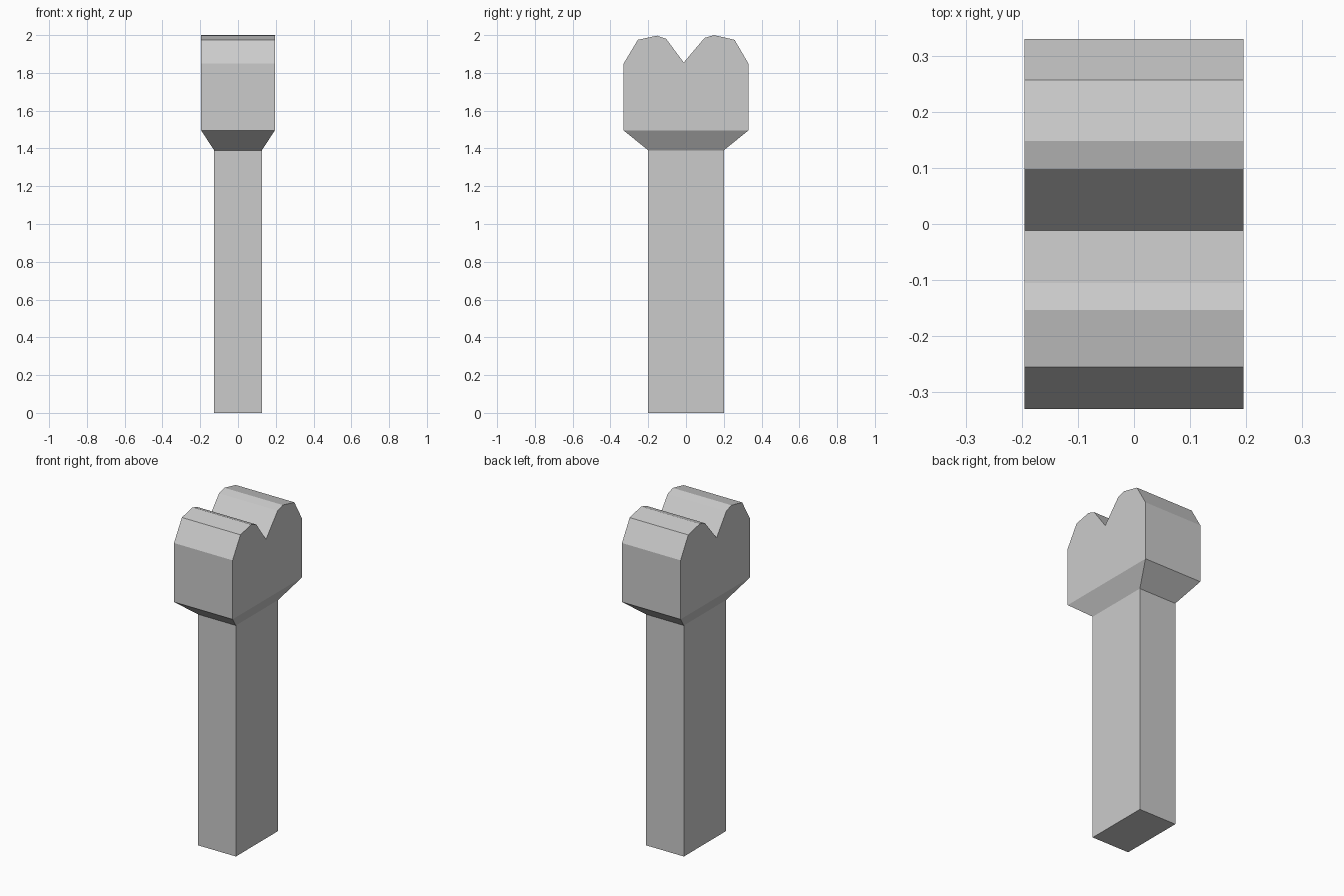
import bpy, bmesh

if "Cube" in bpy.data.objects:
    bpy.data.objects.remove(bpy.data.objects["Cube"])

# Head outline seen from the right side (y, z)
PROFILE = [(-0.33, 1.495), (0.33, 1.495), (0.33, 1.85), (0.257, 1.975),
           (0.148, 2.0), (0.098, 1.985), (-0.012, 1.855), (-0.105, 1.98),
           (-0.153, 1.997), (-0.255, 1.975), (-0.33, 1.85)]
HEAD_X = 0.195


def extrude_to(bm, face, half_x, half_y, z):
    """Extrude a rectangular face down to a given half size and height."""
    new = bmesh.ops.extrude_face_region(bm, geom=[face])["geom"]
    bmesh.ops.delete(bm, geom=[face], context='FACES_ONLY') if face.is_valid else None
    for v in (g for g in new if isinstance(g, bmesh.types.BMVert)):
        v.co = (half_x if v.co.x > 0 else -half_x,
                half_y if v.co.y > 0 else -half_y, z)
    return next(g for g in new if isinstance(g, bmesh.types.BMFace))


bm = bmesh.new()

# Notched head: one side outline swept across x
side = bm.faces.new([bm.verts.new((-HEAD_X, y, z)) for y, z in PROFILE])
swept = bmesh.ops.extrude_face_region(bm, geom=[side], use_keep_orig=True)["geom"]
for v in (g for g in swept if isinstance(g, bmesh.types.BMVert)):
    v.co.x = HEAD_X

# Tapered neck, then the straight shaft, pulled from the head's underside
bm.normal_update()
base = min(bm.faces, key=lambda f: f.calc_center_median().z)
neck = extrude_to(bm, base, 0.126, 0.2, 1.39)
extrude_to(bm, neck, 0.126, 0.2, 0.0)

bmesh.ops.recalc_face_normals(bm, faces=bm.faces[:])
mesh = bpy.data.meshes.new("notched_post")
bm.to_mesh(mesh)
bm.free()
bpy.context.collection.objects.link(bpy.data.objects.new("notched_post", mesh))
